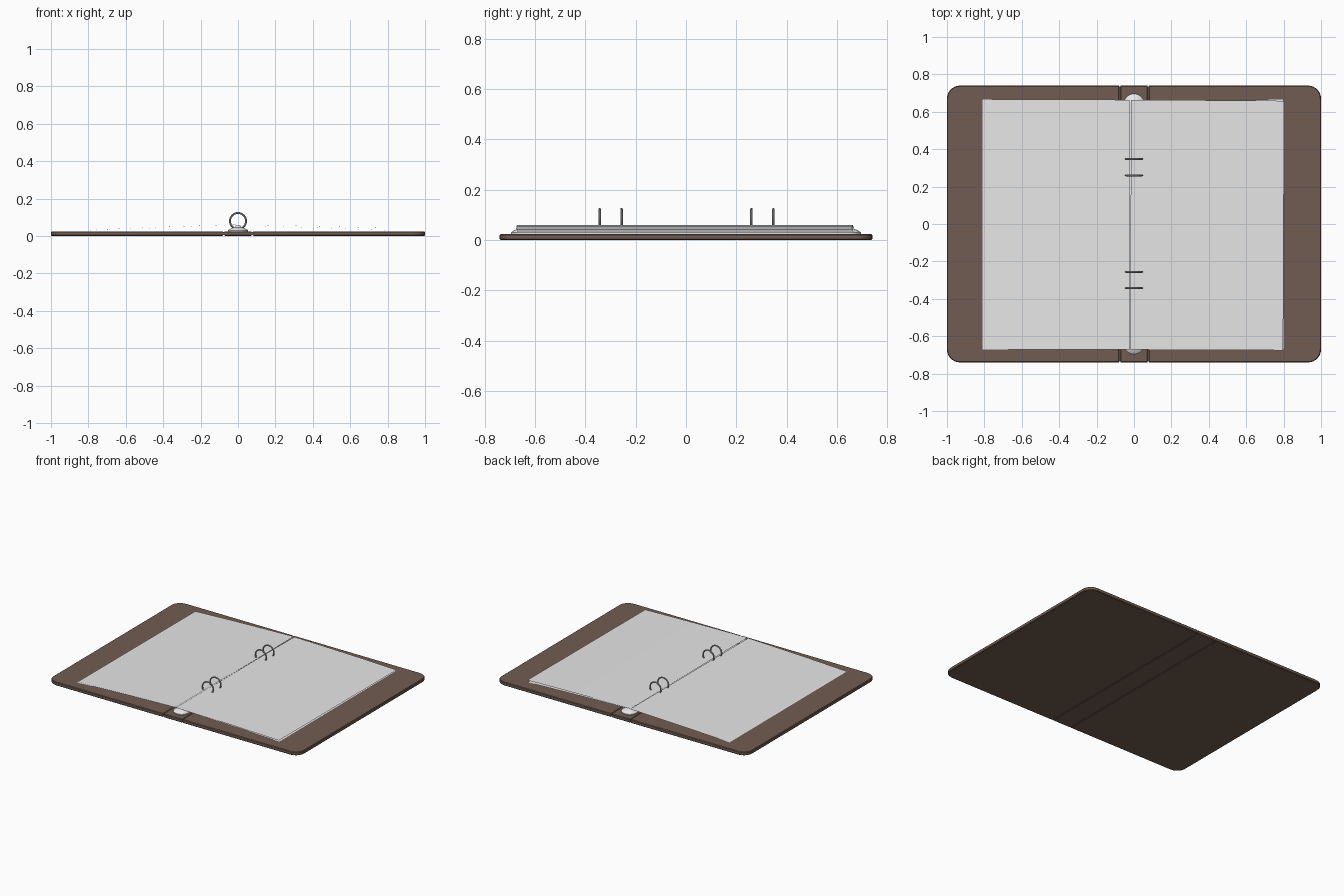
import bpy, bmesh, math
from mathutils import Matrix

cube = bpy.data.objects.get("Cube")
if cube:
    bpy.data.objects.remove(cube)


def material(name, rgb, metallic=0.0):
    m = bpy.data.materials.new(name)
    m.use_nodes = True
    m.diffuse_color = (*rgb, 1)
    m.node_tree.nodes["Principled BSDF"].inputs["Base Color"].default_value = (*rgb, 1)
    return m


BROWN = material("brown leather", (0.165, 0.108, 0.083))
PAPER = material("white paper", (0.8, 0.8, 0.8))
PLATE = material("pale metal", (0.8, 0.8, 0.8))
STEEL = material("grey steel", (0.4, 0.41, 0.4))


def finish(bm, name, mat, smooth=True):
    bmesh.ops.recalc_face_normals(bm, faces=bm.faces)
    me = bpy.data.meshes.new(name)
    bm.to_mesh(me)
    bm.free()
    me.materials.append(mat)
    ob = bpy.data.objects.new(name, me)
    bpy.context.collection.objects.link(ob)
    if smooth:
        bpy.ops.object.select_all(action='DESELECT')
        ob.select_set(True)
        bpy.context.view_layer.objects.active = ob
        bpy.ops.object.shade_smooth_by_angle(angle=math.radians(40))
    return ob


def outline(x0, x1, y0, y1, radii, steps=8):
    """Rounded rectangle; radii run anticlockwise from the +x +y corner."""
    pts = []
    corners = [(x1, y1, -1, -1), (x0, y1, 1, -1), (x0, y0, 1, 1), (x1, y0, -1, 1)]
    for k, ((x, y, sx, sy), r) in enumerate(zip(corners, radii)):
        for i in range(steps + 1 if r else 1):
            a = math.pi / 2 * (k + i / steps)
            pts.append((x + sx * r + r * math.cos(a), y + sy * r + r * math.sin(a))
                       if r else (x, y))
    return pts


def loft(name, mat, layers):
    """Skin a stack of (outline, z) layers and cap both ends."""
    bm = bmesh.new()
    rings = [[bm.verts.new((x, y, z)) for x, y in pts] for pts, z in layers]
    n = len(rings[0])
    for low, high in zip(rings, rings[1:]):
        for i in range(n):
            j = (i + 1) % n
            bm.faces.new((low[i], low[j], high[j], high[i]))
    bm.faces.new(rings[0][::-1])
    bm.faces.new(rings[-1])
    return finish(bm, name, mat)


def panel(name, x0, x1, radii):
    """Cover board with softened rims."""
    layers = []
    for inset, z in ((0.004, 0), (0, 0.004), (0, 0.021), (0.004, 0.025)):
        pts = outline(x0 + inset, x1 - inset, -0.74 + inset, 0.74 - inset,
                      [r and r - inset for r in radii])
        layers.append((pts, z))
    loft(name, BROWN, layers)


# Cover boards, spine and thin hinges
panel("right_cover", -1, -0.079, (0, 0.07, 0.07, 0))
panel("left_cover", 0.079, 1, (0.07, 0, 0, 0.07))
panel("spine", -0.073, 0.073, (0, 0, 0, 0))
for side, x in (("right", -0.076), ("left", 0.076)):
    pts = outline(x - 0.008, x + 0.008, -0.736, 0.736, (0, 0, 0, 0))
    loft(side + "_hinge", BROWN, [(pts, 0.004), (pts, 0.021)])

# Domed ring mechanism with rounded ends
dome = []
for inset, z in ((0, 0.022), (0, 0.03), (0.008, 0.036), (0.02, 0.042), (0.034, 0.047), (0.044, 0.049)):
    r = 0.054 - inset
    dome.append((outline(-r, r, -0.695 + inset, 0.695 - inset, [r * 0.95] * 4), z))
loft("ring_mechanism", PLATE, dome)

# Rivets holding the mechanism down
for end, y in (("front", -0.58), ("back", 0.58)):
    bm = bmesh.new()
    bmesh.ops.create_cone(bm, cap_ends=True, segments=16, radius1=0.018, radius2=0.012,
                          depth=0.014, matrix=Matrix.Translation((0, y, 0.049)))
    finish(bm, end + "_rivet", PLATE)

# Two pairs of rings
for i, y in enumerate((-0.343, -0.256, 0.26, 0.347)):
    bm = bmesh.new()
    around, section = 32, 8
    grid = []
    for a in range(around):
        u = math.tau * a / around
        row = []
        for s in range(section):
            v = math.tau * s / section
            r = 0.043 + 0.005 * math.cos(v)
            row.append(bm.verts.new((r * math.cos(u), y + 0.005 * math.sin(v),
                                     0.08 + r * math.sin(u))))
        grid.append(row)
    for a in range(around):
        p, q = grid[a], grid[(a + 1) % around]
        for s in range(section):
            t = (s + 1) % section
            bm.faces.new((p[s], q[s], q[t], p[t]))
    finish(bm, f"ring_{i + 1}", STEEL)


def sheet(name, inner, outer, z_in, z_out, y_shift, turn):
    """Thin page sloping down and very slightly bowed towards its outer edge."""
    bm = bmesh.new()
    rows = []
    for i in range(9):
        t = i / 8
        x = inner + (outer - inner) * t
        z = z_in + (z_out - z_in) * t + 0.002 * math.sin(math.pi * t)
        rows.append([bm.verts.new((x, y + y_shift, z)) for y in (-0.667, 0.667)])
    for p, q in zip(rows, rows[1:]):
        bm.faces.new((p[0], q[0], q[1], p[1]))
    solid = bmesh.ops.solidify(bm, geom=bm.faces[:], thickness=0.002)
    bmesh.ops.rotate(bm, verts=bm.verts, matrix=Matrix.Rotation(turn, 3, 'Z'))
    finish(bm, name, PAPER)


# Loose pages on both sides
sheet("right_page_top", -0.026, -0.808, 0.060, 0.031, -0.003, -0.003)
sheet("right_page_under", -0.024, -0.81, 0.056, 0.027, -0.003, 0.001)
sheet("left_page_top", -0.018, 0.8, 0.060, 0.042, -0.005, -0.004)
sheet("left_page_under", -0.016, 0.798, 0.056, 0.030, -0.004, 0.002)
